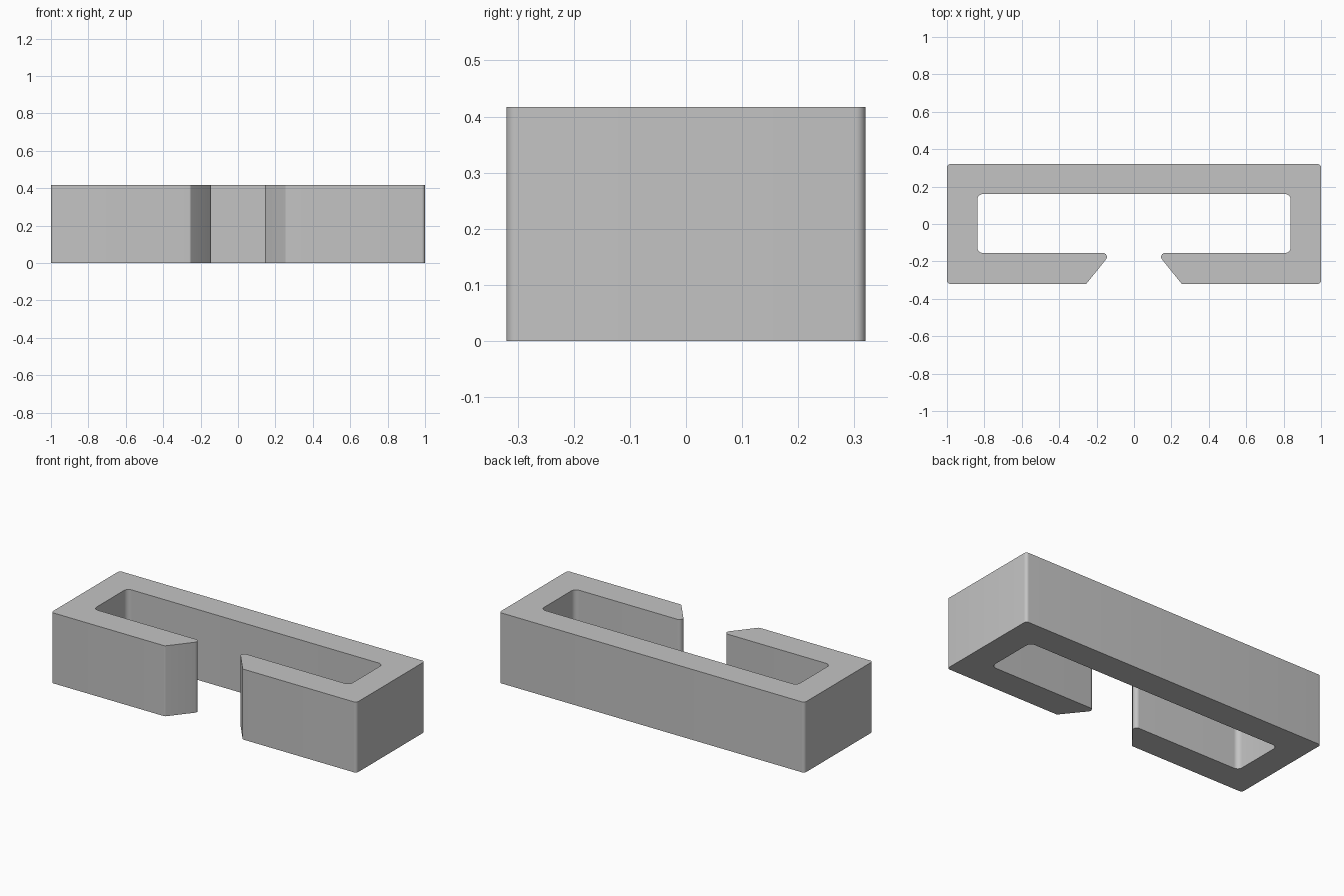
import bpy
import bmesh
import math
from mathutils import Vector

cube = bpy.data.objects.get("Cube")
if cube:
    bpy.data.objects.remove(cube, do_unlink=True)

HEIGHT = 0.417
ARC_STEPS = 8


def fillet(prev, corner, nxt, radius):
    """Points of an arc that rounds one corner of the profile."""
    a, b = (prev - corner).normalized(), (nxt - corner).normalized()
    half = a.angle(b) / 2
    centre = corner + (a + b).normalized() * (radius / math.sin(half))
    start = corner + a * (radius / math.tan(half)) - centre
    end = corner + b * (radius / math.tan(half)) - centre
    sweep = math.atan2(start.x * end.y - start.y * end.x, start.dot(end))
    points = []
    for i in range(ARC_STEPS + 1):
        t = sweep * i / ARC_STEPS
        c, s = math.cos(t), math.sin(t)
        points.append(centre + Vector((start.x * c - start.y * s,
                                       start.x * s + start.y * c)))
    return points


# Left half of the channel profile: x, y, corner radius
half_profile = [
    (1.0, 0.32, 0.018),       # outer back corner
    (1.0, -0.32, 0.018),      # outer front corner
    (0.255, -0.32, 0.012),    # foot of the slanted lip
    (0.122, -0.155, 0.021),   # pointed lip end
    (0.838, -0.155, 0.03),    # inner front corner
    (0.838, 0.16, 0.03),      # inner back corner
]
profile = half_profile + [(-x, y, r) for x, y, r in reversed(half_profile)]
corners = [Vector((x, y)) for x, y, r in profile]

outline = []
for i, (x, y, r) in enumerate(profile):
    outline += fillet(corners[i - 1], corners[i], corners[(i + 1) % len(corners)], r)

# Extrude the outline upward
bm = bmesh.new()
base = bm.faces.new([bm.verts.new((p.x, p.y, 0)) for p in outline])
extruded = bmesh.ops.extrude_face_region(bm, geom=[base], use_keep_orig=True)
top = [v for v in extruded["geom"] if isinstance(v, bmesh.types.BMVert)]
bmesh.ops.translate(bm, verts=top, vec=(0, 0, HEIGHT))
bmesh.ops.recalc_face_normals(bm, faces=bm.faces)
mesh = bpy.data.meshes.new("channel_clip")
bm.to_mesh(mesh)
bm.free()

clip = bpy.data.objects.new("channel_clip", mesh)
bpy.context.collection.objects.link(clip)

# Plain grey material
grey = bpy.data.materials.new("light_grey")
grey.use_nodes = True
colour = (0.55, 0.55, 0.55, 1)
grey.diffuse_color = colour
grey.node_tree.nodes["Principled BSDF"].inputs["Base Color"].default_value = colour
mesh.materials.append(grey)

# Smooth rounded corners, crisp rims
bpy.ops.object.select_all(action="DESELECT")
clip.select_set(True)
bpy.context.view_layer.objects.active = clip
bpy.ops.object.shade_smooth_by_angle(angle=math.radians(30))
